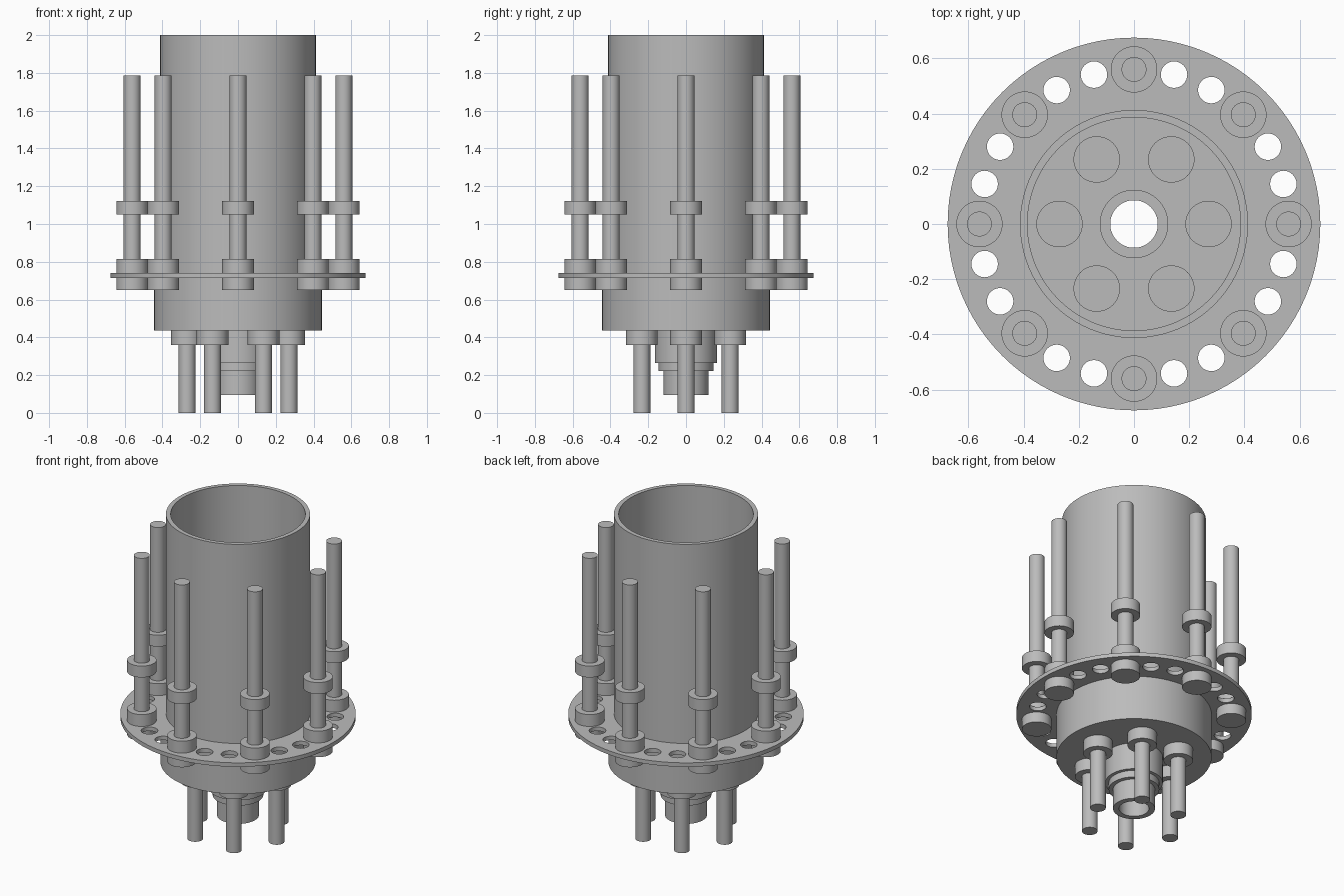
import bpy, bmesh
from math import cos, sin, pi, radians
from mathutils import Matrix

cube = bpy.data.objects.get("Cube")
if cube:
    bpy.data.objects.remove(cube, do_unlink=True)

# Single plain grey
grey = bpy.data.materials.new("plain_grey")
grey.use_nodes = True
GREY = (0.5, 0.5, 0.5, 1)
grey.diffuse_color = GREY
grey.node_tree.nodes["Principled BSDF"].inputs["Base Color"].default_value = GREY


def finish(bm, mesh):
    bmesh.ops.remove_doubles(bm, verts=bm.verts, dist=1e-5)
    bmesh.ops.recalc_face_normals(bm, faces=bm.faces)
    bm.to_mesh(mesh)
    bm.free()
    mesh.materials.clear()
    mesh.materials.append(grey)
    mesh.shade_smooth()
    mesh.set_sharp_from_angle(angle=radians(35))
    return mesh


def lathe(name, profile, steps=48):
    """Revolve a closed (radius, height) outline about z."""
    bm = bmesh.new()
    verts = [bm.verts.new((r, 0, z)) for r, z in profile]
    edges = [bm.edges.new((verts[i - 1], verts[i])) for i in range(len(verts))
             if profile[i - 1][0] + profile[i][0] > 0]
    bmesh.ops.spin(bm, geom=verts + edges, cent=(0, 0, 0), axis=(0, 0, 1),
                   angle=2 * pi, steps=steps)
    return finish(bm, bpy.data.meshes.new(name))


def place(name, mesh, x=0, y=0):
    ob = bpy.data.objects.new(name, mesh)
    ob.location = (x, y, 0)
    bpy.context.collection.objects.link(ob)
    return ob


def ring(r, low, high, inner):
    return [(inner, low), (r, low), (r, high), (inner, high)]


def polar(r, degrees):
    a = radians(degrees)
    return r * cos(a), r * sin(a)


# Main open tube and the cup that closes its lower end
FLOOR = 0.465
place("main_tube", lathe("main_tube", ring(0.413, FLOOR, 2, 0.386), 96))
place("end_cup", lathe("end_cup", [
    (0.12, 0.435), (0.445, 0.435), (0.445, 0.715), (0.413, 0.715),
    (0.413, FLOOR), (0.12, FLOOR)], 96))

# Stepped outlet pipe with an open bore
place("outlet_pipe", lathe("outlet_pipe", [
    (0.086, 0.095), (0.12, 0.095), (0.12, 0.222), (0.145, 0.222),
    (0.145, 0.265), (0.165, 0.265), (0.165, 0.435), (0.124, 0.435),
    (0.124, 0.49), (0.086, 0.49)], 64))

# Flange plate: filled outline with a centre opening and spare bolt holes
BOLT_CIRCLE = 0.56
curve = bpy.data.curves.new("flange_outline", "CURVE")
curve.dimensions = "2D"
curve.fill_mode = "BOTH"
curve.extrude = 0.0125


def add_circle(x, y, r, count):
    spline = curve.splines.new("POLY")
    spline.points.add(count - 1)
    spline.use_cyclic_u = True
    for i, p in enumerate(spline.points):
        dx, dy = polar(r, 360 * i / count)
        p.co = (x + dx, y + dy, 0, 1)


add_circle(0, 0, 0.675, 96)
add_circle(0, 0, 0.413, 96)
for i in range(24):
    if i % 3:
        add_circle(*polar(BOLT_CIRCLE, 15 * i), 0.048, 32)
outline = bpy.data.objects.new("flange_outline", curve)
bpy.context.collection.objects.link(outline)
bpy.context.view_layer.update()
flange = bpy.data.meshes.new_from_object(
    outline.evaluated_get(bpy.context.evaluated_depsgraph_get()))
bpy.data.objects.remove(outline, do_unlink=True)
bm = bmesh.new()
bm.from_mesh(flange)
bmesh.ops.transform(bm, matrix=Matrix.Translation((0, 0, 0.7275)), verts=bm.verts)
place("flange_plate", finish(bm, flange))

# Long upright bolts around the flange, each with two nuts
ROD, HEAD = 0.045, 0.084
long_bolt = lathe("long_bolt", [
    (0, 0.65), (HEAD, 0.65), (HEAD, 0.715), (ROD, 0.715), (ROD, 1.785), (0, 1.785)])
lower_nut = lathe("lower_nut", ring(HEAD, 0.74, 0.815, ROD))
upper_nut = lathe("upper_nut", ring(HEAD, 1.05, 1.122, ROD))
for i in range(8):
    x, y = polar(BOLT_CIRCLE, 45 * i)
    for mesh in (long_bolt, lower_nut, upper_nut):
        place(f"{mesh.name}_{i + 1}", mesh, x, y)

# Short bolts through the cup floor, pointing down as feet
foot_bolt = lathe("foot_bolt", [
    (0, 0), (ROD, 0), (ROD, FLOOR), (HEAD, FLOOR), (HEAD, 0.535), (0, 0.535)])
foot_nut = lathe("foot_nut", ring(HEAD, 0.36, 0.435, ROD))
for i in range(6):
    x, y = polar(0.27, 60 * i)
    for mesh in (foot_bolt, foot_nut):
        place(f"{mesh.name}_{i + 1}", mesh, x, y)
